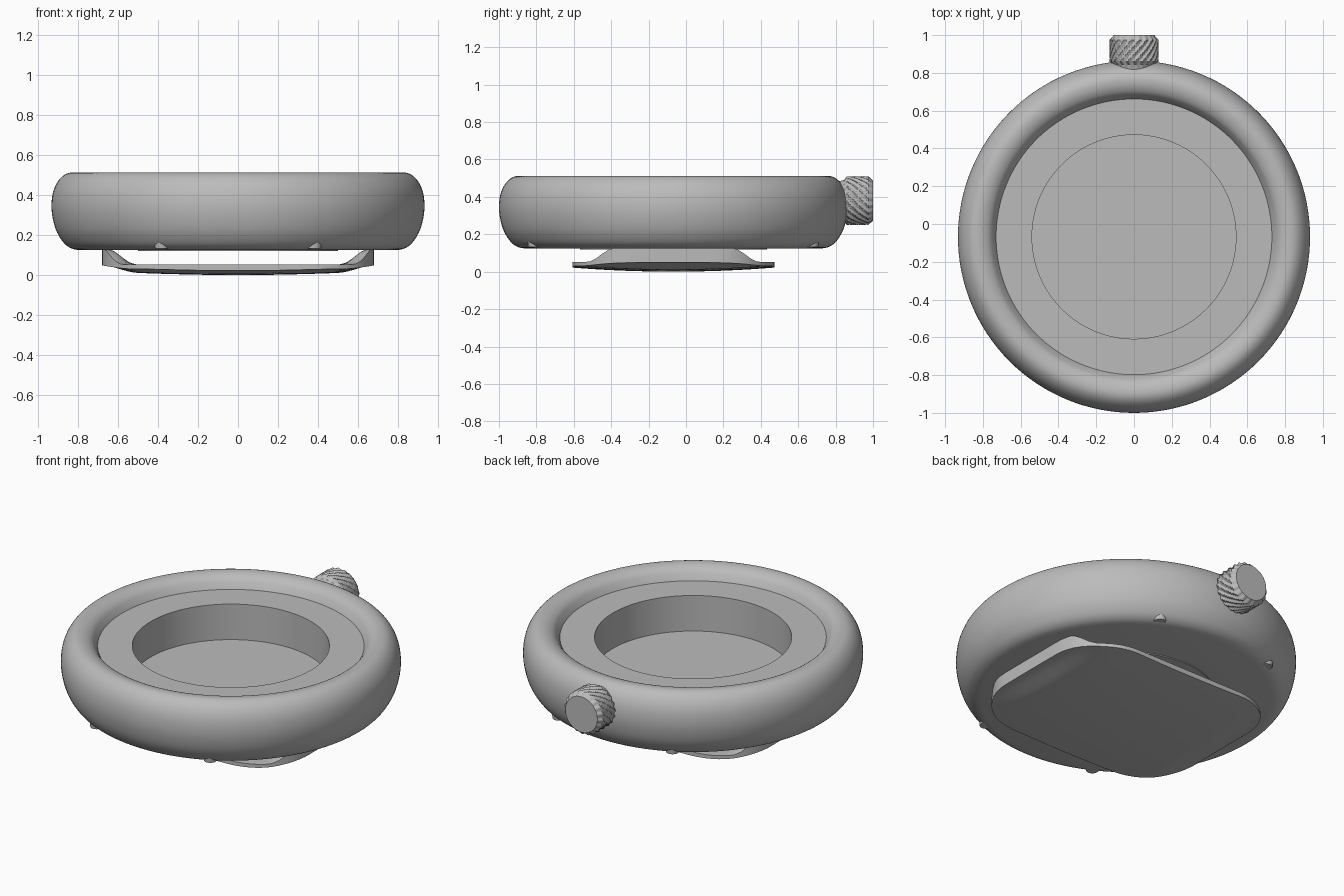
import bpy, bmesh, math
from mathutils import Vector, Matrix

cube = bpy.data.objects.get("Cube")
if cube:
    bpy.data.objects.remove(cube)

CY = -0.068  # centre of the case along y

grey = bpy.data.materials.new("plain grey")
grey.use_nodes = True
COLOR = (0.5, 0.5, 0.5, 1)
grey.diffuse_color = COLOR
grey.node_tree.nodes["Principled BSDF"].inputs["Base Color"].default_value = COLOR


def finish(name, bm, angle=35):
    bmesh.ops.remove_doubles(bm, verts=bm.verts, dist=1e-5)
    bmesh.ops.recalc_face_normals(bm, faces=bm.faces)
    mesh = bpy.data.meshes.new(name)
    bm.to_mesh(mesh)
    bm.free()
    mesh.materials.append(grey)
    ob = bpy.data.objects.new(name, mesh)
    bpy.context.collection.objects.link(ob)
    bpy.ops.object.select_all(action='DESELECT')
    ob.select_set(True)
    bpy.context.view_layer.objects.active = ob
    bpy.ops.object.shade_smooth_by_angle(angle=math.radians(angle))
    return ob


def smooth_path(pts, steps=4):
    """Catmull-Rom curve through the points."""
    p = [Vector(q) for q in [pts[0]] + pts + [pts[-1]]]
    out = []
    for a, b, c, d in zip(p, p[1:], p[2:], p[3:]):
        for i in range(steps):
            t = i / steps
            out.append(b + 0.5 * t * (c - a + t * (2 * a - 5 * b + 4 * c - d + t * (3 * (b - c) + d - a))))
    return out + [p[-1]]


def skin(bm, rings):
    """Join closed rings of points and cap both ends."""
    rows = [[bm.verts.new(p) for p in r] for r in rings]
    n = len(rows[0])
    for a, b in zip(rows, rows[1:]):
        for i in range(n):
            j = (i + 1) % n
            bm.faces.new((a[i], a[j], b[j], b[i]))
    bm.faces.new(rows[0])
    bm.faces.new(rows[-1])


def circle(r, z, n=128):
    return [(r * math.cos(2 * math.pi * i / n), r * math.sin(2 * math.pi * i / n) + CY, z) for i in range(n)]


def step(a, b, v):
    t = max(0, min(1, (v - a) / (b - a)))
    return t * t * (3 - 2 * t)


# Round case with a rolled rim, a recessed ledge and a deep well
rim = smooth_path([(0.73, 0.44), (0.743, 0.462), (0.765, 0.49), (0.80, 0.508), (0.84, 0.511),
                   (0.875, 0.495), (0.905, 0.46), (0.925, 0.41), (0.932, 0.345), (0.925, 0.28),
                   (0.905, 0.215), (0.87, 0.16), (0.835, 0.134), (0.80, 0.125)])
profile = [(0.54, 0.225), (0.54, 0.44)] + [tuple(p) for p in rim]
bm = bmesh.new()
skin(bm, [circle(r, z) for r, z in profile])
finish("case", bm)

# Low disc under the case
bm = bmesh.new()
skin(bm, [circle(0.5, 0.13), circle(0.5, 0.12)])
finish("bottom_disc", bm)

# Small screw heads under the case edge
for name, sx, sy in [("front_left", 1, -1), ("front_right", -1, -1), ("back_left", 1, 1), ("back_right", -1, 1)]:
    bm = bmesh.new()
    bmesh.ops.create_cone(bm, cap_ends=True, segments=24, radius1=0.035, radius2=0.04, depth=0.04,
                          matrix=Matrix.Translation((sx * 0.38, sy * 0.74 + CY, 0.152)))
    finish("screw_" + name, bm)

# Crown with twisted ridges and chamfered ends
N, RIDGES = 160, 20
rings = []
for y, r, depth in [(0.80, 0.10, 0), (0.845, 0.11, 0)] + \
        [(0.86 + 0.115 * i / 12, 0.126, 0.005) for i in range(13)] + [(1.0, 0.107, 0)]:
    ring = []
    for i in range(N):
        a = 2 * math.pi * i / N
        rr = r + depth * math.cos(RIDGES * (a + 7 * y))
        ring.append((rr * math.cos(a), y, 0.38 + rr * math.sin(a)))
    rings.append(ring)
bm = bmesh.new()
skin(bm, rings)
finish("crown", bm)

# Back plate: rounded rectangle with a domed underside and two raised end lugs
HX, HY, R = 0.68, 0.54, 0.32
outline = []
for k, (sx, sy) in enumerate([(1, 1), (-1, 1), (-1, -1), (1, -1)]):
    for i in range(13):
        a = math.pi / 2 * (k + i / 12)
        outline.append(Vector((sx * (HX - R) + R * math.cos(a), sy * (HY - R) + R * math.sin(a))))
    # extra points along the straight edge to the next corner
    nx, ny = [(-1, 1), (-1, -1), (1, -1), (1, 1)][k]
    end = outline[-1]
    b = math.pi / 2 * (k + 1)
    start = Vector((nx * (HX - R) + R * math.cos(b), ny * (HY - R) + R * math.sin(b)))
    outline += [end.lerp(start, i / 8) for i in range(1, 8)]


def top_z(x, y):
    return 0.052 + 0.076 * step(0.51, 0.65, abs(x)) * step(0.47, 0.31, abs(y))


def under_z(x, y):
    return 0.012 * (x / 0.53) ** 2 + 0.022 * (y / HY) ** 2 + 0.03 * step(0.5, 0.68, abs(x)) * (1 - (y / HY) ** 2)


def plate_ring(s, height):
    return [(p.x * s, p.y * s + CY, height(p.x * s, p.y * s)) for p in outline]


scales = [0.01, 0.25, 0.5, 0.65] + [0.7 + 0.03 * i for i in range(11)]
bm = bmesh.new()
skin(bm, [plate_ring(s, under_z) for s in scales] + [plate_ring(s, top_z) for s in reversed(scales)])
finish("back_plate", bm, 40)
